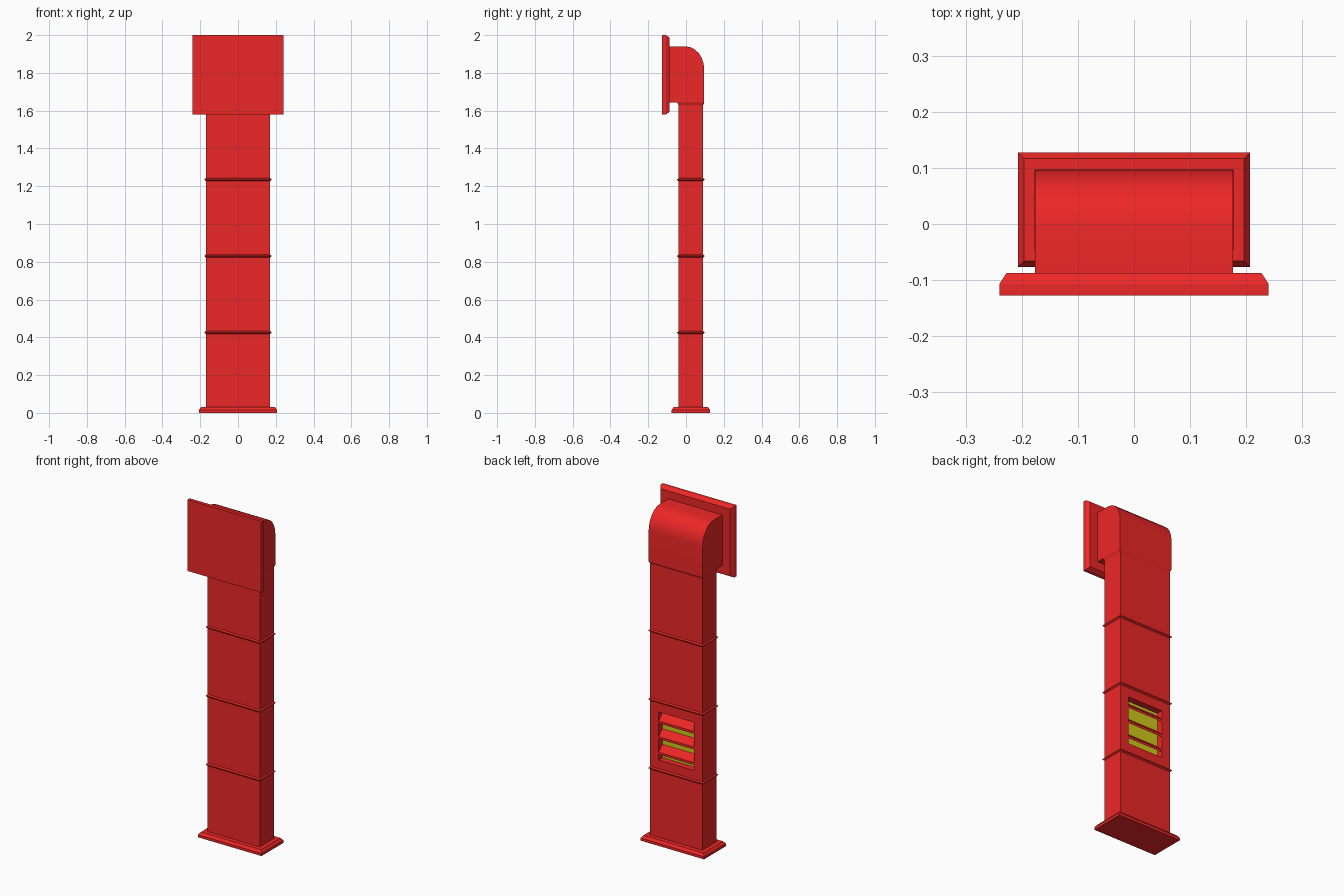
import bpy, bmesh, math

if "Cube" in bpy.data.objects:
    bpy.data.objects.remove(bpy.data.objects["Cube"])


def material(name, rgb):
    m = bpy.data.materials.new(name)
    m.diffuse_color = (*rgb, 1)
    m.use_nodes = True
    m.node_tree.nodes["Principled BSDF"].inputs["Base Color"].default_value = m.diffuse_color
    return m


RED = material("red_paint", (0.85, 0.02, 0.02))
YELLOW = material("yellow_backing", (0.62, 0.58, 0.01))


def loft(name, loops, mat):
    """Skin a list of equal-length point loops and cap both ends."""
    bm = bmesh.new()
    rings = [[bm.verts.new(p) for p in loop] for loop in loops]
    n = len(rings[0])
    for a, b in zip(rings, rings[1:]):
        for i in range(n):
            j = (i + 1) % n
            bm.faces.new((a[i], a[j], b[j], b[i]))
    bm.faces.new(rings[0][::-1])
    bm.faces.new(rings[-1])
    bmesh.ops.recalc_face_normals(bm, faces=bm.faces[:])
    me = bpy.data.meshes.new(name)
    bm.to_mesh(me)
    bm.free()
    ob = bpy.data.objects.new(name, me)
    bpy.context.collection.objects.link(ob)
    me.materials.append(mat)
    return ob


def ring(z, grow=0.0):
    """Shaft cross-section at height z, enlarged by grow."""
    x, y, c = 0.17 + grow, 0.065 + grow, 0.0255
    return [(-x, c - y, z), (x, c - y, z), (x, c + y, z), (-x, c + y, z)]


def box(name, x, y0, y1, z0, z1, mat):
    return loft(name, [[(-x, y0, z), (x, y0, z), (x, y1, z), (-x, y1, z)]
                       for z in (z0, z1)], mat)


# Foot plate with chamfered top
loft("foot_plate", [ring(0, 0.037), ring(0.015, 0.037), ring(0.03, 0.026)], RED)

# Shaft with three raised bands and a small flare under the head
rings = [ring(0.02)]
for z in (0.425, 0.83, 1.235):
    rings += [ring(z - 0.008), ring(z - 0.002, 0.007),
              ring(z + 0.002, 0.007), ring(z + 0.008)]
rings += [ring(1.628), ring(1.642, 0.006), ring(1.66, 0.006)]
shaft = loft("shaft", rings, RED)

# Vent recess in the back of the shaft
cutter = box("vent_cutter", 0.115, 0.05, 0.12, 0.485, 0.768, RED)
cutter.hide_render = True
cutter.hide_viewport = True
cut = shaft.modifiers.new("vent", 'BOOLEAN')
cut.operation = 'DIFFERENCE'
cut.solver = 'EXACT'
cut.object = cutter

# Yellow plate behind the louvres
box("vent_backing", 0.115, 0.047, 0.053, 0.485, 0.768, YELLOW)

# Sloping louvre slats, outer edge low
for i, z in enumerate((0.535, 0.627, 0.719)):
    section = [(0.09, z - 0.018), (0.09, z - 0.004),
               (0.056, z + 0.03), (0.056, z + 0.016)]
    loft(f"louvre_slat_{i + 1}",
         [[(x, y, h) for y, h in section] for x in (-0.115, 0.115)], RED)

# Hooded head: side profile with a rounded top back corner
profile = [(-0.09, 1.642), (0.0965, 1.642), (0.0965, 1.82)]
for k in range(1, 7):
    a = math.radians(15 * k)
    profile.append((-0.0035 + 0.1 * math.cos(a), 1.82 + 0.12 * math.sin(a)))
profile.append((-0.09, 1.94))
head = loft("head_housing",
            [[(x, y, z) for y, z in profile] for x in (-0.176, 0.176)], RED)
bpy.context.view_layer.objects.active = head
head.select_set(True)
bpy.ops.object.shade_smooth_by_angle(angle=math.radians(35))
head.select_set(False)


# Front display panel, chamfered towards the back
def panel_loop(y, inset):
    x, z0, z1 = 0.24 - inset, 1.58 + inset, 2.0 - inset
    return [(-x, y, z0), (x, y, z0), (x, y, z1), (-x, y, z1)]


loft("front_panel", [panel_loop(-0.127, 0), panel_loop(-0.107, 0),
                     panel_loop(-0.087, 0.013)], RED)
